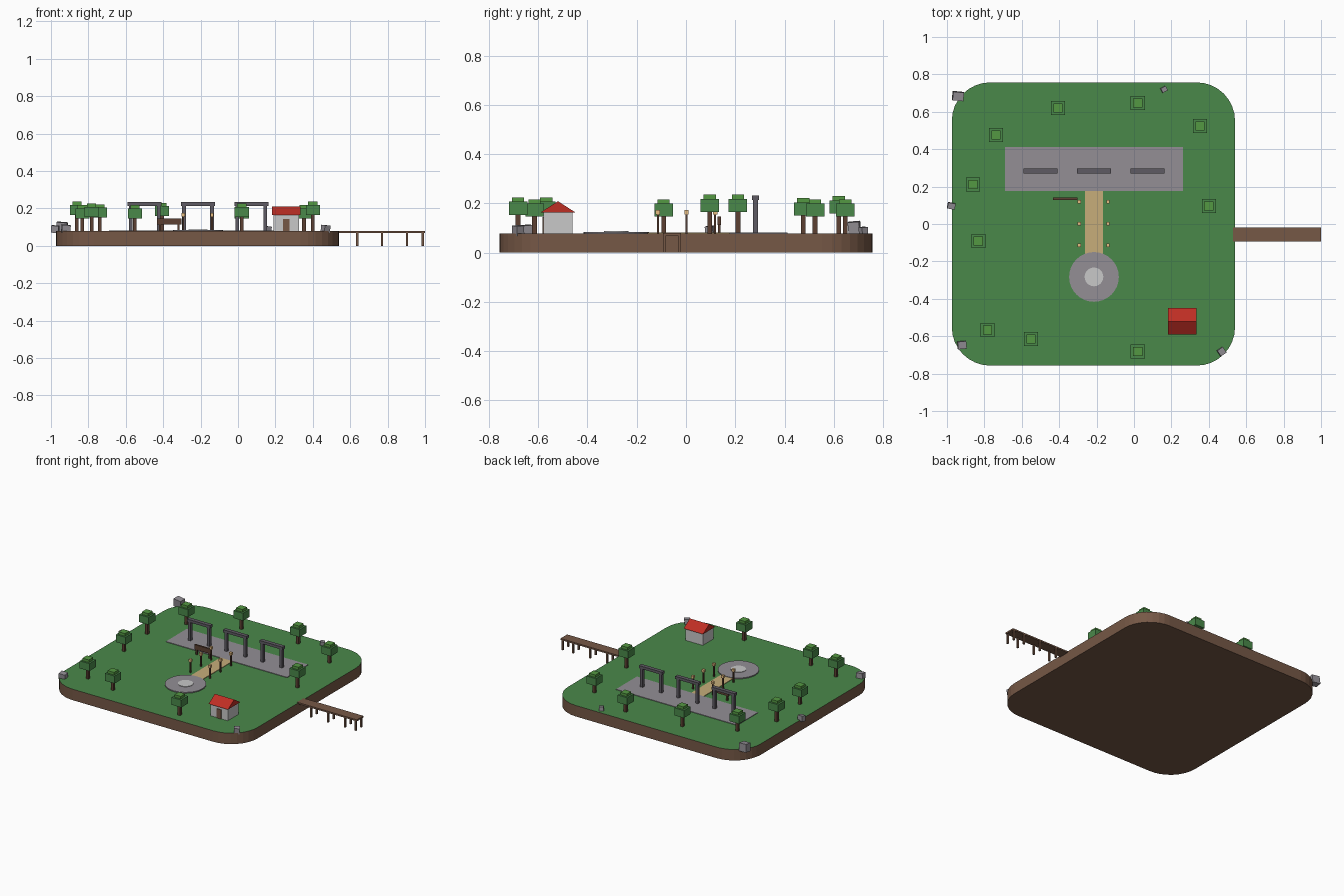
import bpy, bmesh, math
from mathutils import Matrix, Vector

cube = bpy.data.objects.get("Cube")
if cube:
    bpy.data.objects.remove(cube, do_unlink=True)


def material(name, r, g, b):
    lin = [((c / 255 + 0.055) / 1.055) ** 2.4 for c in (r, g, b)]
    m = bpy.data.materials.new(name)
    m.use_nodes = True
    m.diffuse_color = (*lin, 1)
    m.node_tree.nodes["Principled BSDF"].inputs["Base Color"].default_value = (*lin, 1)
    return m


grass = material("grass green", 74, 137, 74)
wood = material("earth brown", 118, 88, 70)
bark = material("bark brown", 92, 64, 50)
leaf = material("light leaf green", 84, 152, 66)
stone = material("paving grey", 147, 143, 149)
pale = material("pale stone", 200, 200, 200)
sand = material("path sand", 199, 174, 122)
red = material("roof red", 190, 46, 36)
iron = material("dark grey", 95, 91, 99)
glow = material("lamp amber", 232, 190, 130)

TOP = 0.078   # ground level


def finish(name, bm, *mats):
    bmesh.ops.recalc_face_normals(bm, faces=bm.faces)
    me = bpy.data.meshes.new(name)
    bm.to_mesh(me)
    bm.free()
    for m in mats:
        me.materials.append(m)
    ob = bpy.data.objects.new(name, me)
    bpy.context.collection.objects.link(ob)
    return ob


def box(name, mat, x, y, z0, z1, sx, sy, turn=(0, 0, 0)):
    """Box centred on x, y that spans z0 to z1."""
    bm = bmesh.new()
    bmesh.ops.create_cube(bm, size=1)
    bmesh.ops.scale(bm, vec=(sx, sy, z1 - z0), verts=bm.verts)
    ob = finish(name, bm, mat)
    ob.location = (x, y, (z0 + z1) / 2)
    ob.rotation_euler = turn
    return ob


def prism(name, points, depth, *mats):
    """Extrude a flat outline along the depth vector."""
    bm = bmesh.new()
    face = bm.faces.new([bm.verts.new(p) for p in points])
    new = bmesh.ops.extrude_face_region(bm, geom=[face])["geom"]
    moved = [v for v in new if isinstance(v, bmesh.types.BMVert)]
    bmesh.ops.translate(bm, vec=depth, verts=moved)
    return finish(name, bm, *mats)


def disc(name, mat, x, y, r, z0, z1):
    ring = [(x + r * math.cos(math.tau * i / 32), y + r * math.sin(math.tau * i / 32), z0)
            for i in range(32)]
    return prism(name, ring, (0, 0, z1 - z0), mat)


# Island slab with rounded corners and a grass top
CX, HALF, R = -0.217, 0.757, 0.205
outline = []
for k, (sx, sy) in enumerate([(1, 1), (-1, 1), (-1, -1), (1, -1)]):
    for i in range(9):
        a = math.pi / 2 * (k + i / 8)
        outline.append((CX + sx * (HALF - R) + R * math.cos(a),
                        sy * (HALF - R) + R * math.sin(a), 0))
island = prism("island", outline, (0, 0, TOP), wood, grass)
for p in island.data.polygons:
    p.material_index = int(p.normal.z > 0.5)

# Paved court, path and round plaza
box("paved_court", stone, CX + 0.003, 0.294, TOP - 0.01, TOP + 0.004, 0.952, 0.236)
box("sand_path", sand, CX + 0.003, 0.01, TOP - 0.01, TOP + 0.004, 0.096, 0.334)
disc("round_plaza", stone, CX + 0.003, -0.283, 0.133, TOP - 0.01, 0.085)
disc("plaza_centre", pale, CX + 0.003, -0.283, 0.05, TOP, 0.088)

# Three gates on the court
for i in range(3):
    gx = CX + 0.003 + (i - 1) * 0.285
    box(f"gate_beam_{i}", iron, gx, 0.283, 0.214, 0.233, 0.182, 0.028)
    for side in (-1, 1):
        box(f"gate_post_{i}_{side}", iron, gx + side * 0.075, 0.283, TOP, 0.216, 0.02, 0.02)

# Lamps along both sides of the path
for side in (-1, 1):
    for row in (-1, 0, 1):
        lx, ly = CX + 0.001 + side * 0.077, row * 0.116 + 0.002
        box("lamp_post", bark, lx, ly, TOP, 0.158, 0.009, 0.009)
        box("lamp_head", glow, lx, ly, 0.156, 0.174, 0.018, 0.018)

# Notice board
box("notice_board", bark, -0.368, 0.135, 0.113, 0.147, 0.13, 0.013)
for side in (-1, 1):
    box("notice_board_post", bark, -0.368 + side * 0.05, 0.135, TOP, 0.115, 0.011, 0.011)

# House
HX, HY = 0.258, -0.52
box("house_walls", pale, HX, HY, TOP, 0.166, 0.134, 0.118)
box("house_door", wood, HX, HY - 0.06, TOP, 0.144, 0.037, 0.007)
gable = [(HX - 0.076, HY - 0.07, 0.164), (HX - 0.076, HY + 0.07, 0.164), (HX - 0.076, HY, 0.209)]
prism("house_roof", gable, (0.152, 0, 0), red)

# Trees: x, y, total height
trees = [(-0.406, 0.62, 0.23), (0.02, 0.647, 0.217), (0.353, 0.524, 0.217),
         (-0.738, 0.476, 0.222), (-0.861, 0.211, 0.236), (-0.832, -0.091, 0.217),
         (0.4, 0.096, 0.236), (-0.783, -0.567, 0.225), (-0.551, -0.615, 0.217),
         (0.02, -0.682, 0.225)]
for i, (x, y, h) in enumerate(trees):
    box(f"tree_trunk_{i}", bark, x, y, TOP, h - 0.06, 0.019, 0.019)
    box(f"tree_lower_crown_{i}", grass, x, y, h - 0.071, h - 0.018, 0.075, 0.075)
    box(f"tree_upper_crown_{i}", leaf, x, y, h - 0.036, h, 0.05, 0.05)

# Rocks along the rim: x, y, width, depth, top, turn
rocks = [(-0.941, 0.684, 0.058, 0.046, 0.126, -0.1), (-0.92, -0.647, 0.046, 0.04, 0.112, 0.1),
         (0.468, -0.682, 0.036, 0.036, 0.11, 0.6), (0.16, 0.72, 0.03, 0.026, 0.104, 0.5),
         (-0.977, 0.097, 0.04, 0.032, 0.108, -0.2)]
for i, (x, y, sx, sy, top, turn) in enumerate(rocks):
    box(f"rock_{i}", stone, x, y, TOP - 0.008, top, sx, sy, (0.08, 0.08, turn))

# Dock with paired posts
box("dock_deck", wood, 0.765, -0.057, 0.069, 0.08, 0.47, 0.074)
for i, x in enumerate((0.637, 0.77, 0.904, 0.988)):
    for side in (-1, 1):
        box(f"dock_post_{i}_{side}", wood, x, -0.057 + side * 0.031, 0, 0.072, 0.012, 0.012)
